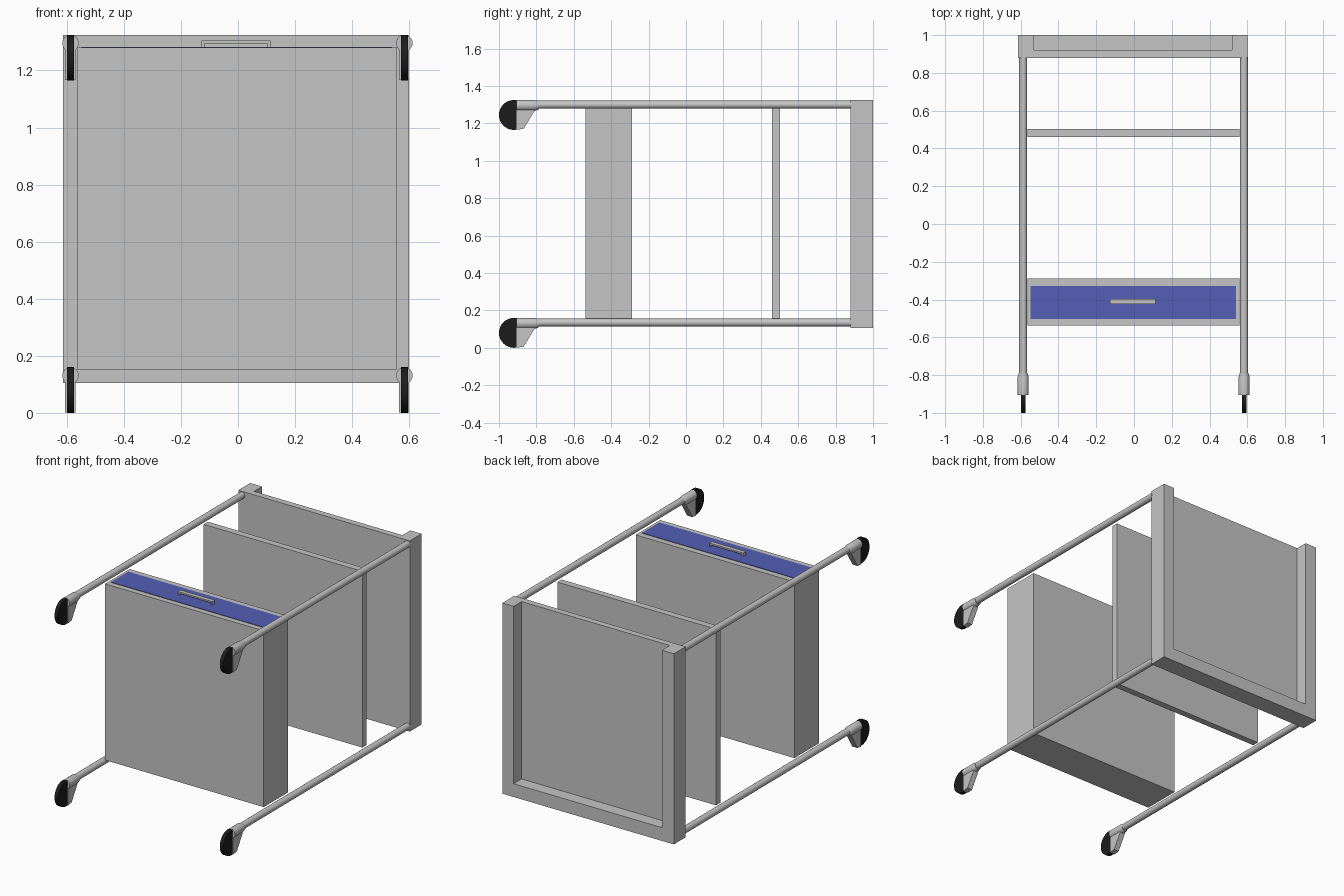
import bpy
import bmesh
import math
from mathutils import Vector

cube = bpy.data.objects.get("Cube")
if cube:
    bpy.data.objects.remove(cube, do_unlink=True)


def material(name, rgb):
    m = bpy.data.materials.new(name)
    m.use_nodes = True
    m.diffuse_color = (*rgb, 1)
    m.node_tree.nodes["Principled BSDF"].inputs["Base Color"].default_value = (*rgb, 1)
    return m


GREY = material("light grey", (0.56, 0.56, 0.56))
BLUE = material("drawer blue", (0.09, 0.115, 0.47))
BLACK = material("wheel black", (0.012, 0.012, 0.012))


def finish(name, bm, mat, smooth=False):
    bmesh.ops.recalc_face_normals(bm, faces=bm.faces)
    mesh = bpy.data.meshes.new(name)
    bm.to_mesh(mesh)
    bm.free()
    mesh.materials.append(mat)
    obj = bpy.data.objects.new(name, mesh)
    bpy.context.collection.objects.link(obj)
    if smooth:
        bpy.ops.object.select_all(action='DESELECT')
        obj.select_set(True)
        bpy.context.view_layer.objects.active = obj
        bpy.ops.object.shade_smooth_by_angle(angle=math.radians(30))
    return obj


def prism(name, points, start, depth, mat, smooth=False):
    """Extrude a closed outline; start maps an outline point to 3D."""
    bm = bmesh.new()
    face = bm.faces.new([bm.verts.new(start(*p)) for p in points])
    out = bmesh.ops.extrude_face_region(bm, geom=[face])
    verts = [v for v in out["geom"] if isinstance(v, bmesh.types.BMVert)]
    bmesh.ops.translate(bm, verts=verts, vec=Vector(depth))
    return finish(name, bm, mat, smooth)


def box(name, x, y, z, mat=GREY):
    outline = [(x[0], y[0]), (x[1], y[0]), (x[1], y[1]), (x[0], y[1])]
    return prism(name, outline, lambda a, b: (a, b, z[0]), (0, 0, z[1] - z[0]), mat)


def lathe_y(name, x, z, profile, mat, sides=24):
    """Stack rings of (y, radius) along the y axis and cap both ends."""
    bm = bmesh.new()
    rings = []
    for y, r in profile:
        angles = [math.tau * i / sides for i in range(sides)]
        rings.append([bm.verts.new((x + r * math.cos(a), y, z + r * math.sin(a))) for a in angles])
    for a, b in zip(rings, rings[1:]):
        for i in range(sides):
            j = (i + 1) % sides
            bm.faces.new((a[i], a[j], b[j], b[i]))
    bm.faces.new(rings[0])
    bm.faces.new(rings[-1])
    return finish(name, bm, mat, True)


# Open-sided tray: base panel and a U-shaped rim
LEFT, RIGHT, LOW, HIGH = -0.614, 0.6, 0.105, 1.325
box("tray_base", (LEFT, RIGHT), (0.88, 0.92), (LOW, HIGH))
rim = [(LEFT, HIGH), (LEFT, LOW), (RIGHT, LOW), (RIGHT, HIGH),
       (0.52, HIGH), (0.52, 0.19), (-0.53, 0.19), (-0.53, HIGH)]
prism("tray_rim", rim, lambda x, z: (x, 0.92, z), (0, 0.08, 0), GREY)

# Shelf and drawer cabinet
box("shelf", (-0.565, 0.558), (0.46, 0.503), (0.152, 1.28))
box("drawer_cabinet", (-0.565, 0.558), (-0.537, -0.289), (0.152, 1.28))
box("drawer_front", (-0.548, 0.54), (-0.502, -0.327), (1.278, 1.283), BLUE)

# Bracket handle
handle = [(-0.128, 1.28), (-0.128, 1.305), (0.114, 1.305), (0.114, 1.28),
          (0.104, 1.28), (0.104, 1.295), (-0.118, 1.295), (-0.118, 1.28)]
prism("drawer_handle", handle, lambda x, z: (x, -0.424, z), (0, 0.026, 0), GREY)

# Four poles with casters
for side, x in (("right", -0.587), ("left", 0.583)):
    for level, z in (("lower", 0.131), ("upper", 1.296)):
        tag = f"{level}_{side}"
        lathe_y(f"pole_{tag}", x, z + 0.004, [(-0.85, 0.021), (0.885, 0.021)], GREY)
        lathe_y(f"caster_sleeve_{tag}", x, z,
                [(-0.905, 0.029), (-0.81, 0.029), (-0.788, 0.023)], GREY)
        hood = [(-0.905, -0.13), (-0.868, -0.125), (-0.81, -0.03), (-0.81, 0), (-0.905, 0)]
        prism(f"caster_fork_{tag}", hood,
              lambda y, h: (x - 0.019, y, z + h), (0.036, 0, 0), GREY)
        # Wheel disc, its back half enclosed by the fork
        disc = [(-0.92 + 0.08 * math.cos(math.tau * i / 32),
                 0.08 * math.sin(math.tau * i / 32)) for i in range(32)]
        prism(f"wheel_{tag}", disc,
              lambda y, h: (x - 0.012, y, z - 0.051 + h), (0.025, 0, 0), BLACK, True)
